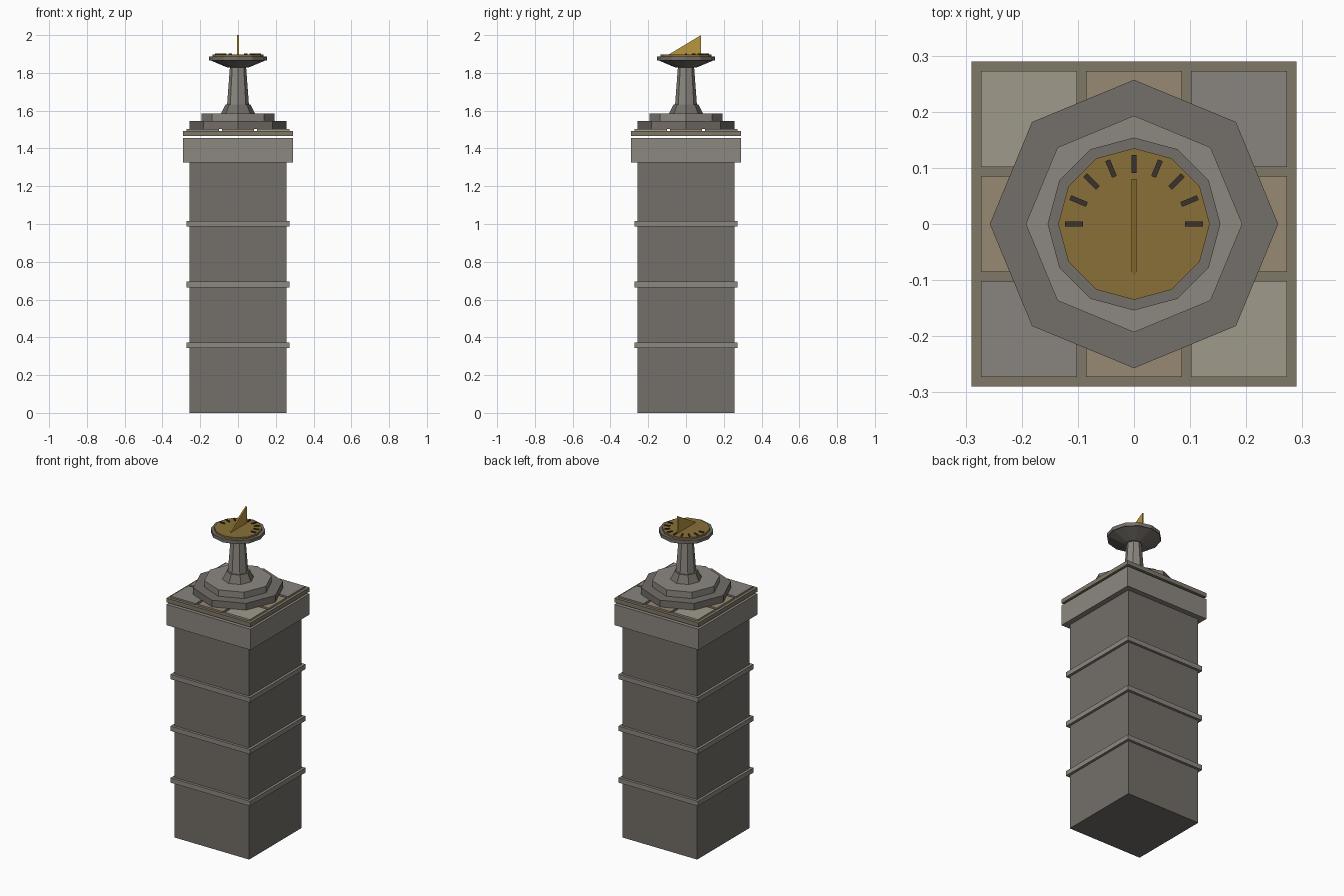
import bpy, bmesh, math

if "Cube" in bpy.data.objects:
    bpy.data.objects.remove(bpy.data.objects["Cube"])


def material(name, hexcode):
    m = bpy.data.materials.new(name)
    rgb = [int(hexcode[i:i + 2], 16) / 255 for i in (0, 2, 4)]
    m.diffuse_color = [c / 12.92 if c < 0.04045 else ((c + 0.055) / 1.055) ** 2.4 for c in rgb] + [1]
    m.use_nodes = True
    m.node_tree.nodes["Principled BSDF"].inputs["Base Color"].default_value = m.diffuse_color
    return m


dark = material("dark_stone", "736E68")
light = material("light_stone", "8C8780")
mortar = material("mortar", "807969")
tiles = [material("pale_tile", "A09A8B"), material("tan_tile", "978872"), material("grey_tile", "89857E")]
brass = material("brass", "8A7038")
gold = material("gold", "B8963F")
ink = material("hour_ink", "3A342E")


def finish(name, bm, mat):
    bmesh.ops.recalc_face_normals(bm, faces=bm.faces)
    me = bpy.data.meshes.new(name)
    bm.to_mesh(me)
    bm.free()
    me.materials.append(mat)
    ob = bpy.data.objects.new(name, me)
    bpy.context.collection.objects.link(ob)
    return ob


def box(name, x, y, z0, z1, sx, sy, mat, turn=0):
    bm = bmesh.new()
    bmesh.ops.create_cube(bm, size=1)
    bmesh.ops.scale(bm, vec=(sx, sy, z1 - z0), verts=bm.verts)
    ob = finish(name, bm, mat)
    ob.location = (x, y, (z0 + z1) / 2)
    ob.rotation_euler.z = turn
    return ob


def lathe(name, sides, profile, mat):
    """Faceted solid from (radius, z) rings, with a corner on each axis."""
    bm = bmesh.new()
    rings = [[bm.verts.new((r * math.cos(2 * math.pi * i / sides),
                            r * math.sin(2 * math.pi * i / sides), z))
              for i in range(sides)] for r, z in profile]
    for a, b in zip(rings, rings[1:]):
        for i in range(sides):
            j = (i + 1) % sides
            bm.faces.new((a[i], a[j], b[j], b[i]))
    bm.faces.new(rings[0])
    bm.faces.new(rings[-1])
    return finish(name, bm, mat)


# Square pillar with string courses and cap
box("pillar", 0, 0, 0, 1.327, 0.514, 0.514, dark)
for k in range(3):
    z = 0.358 + 0.322 * k
    box(f"band_{k + 1}", 0, 0, z - 0.015, z + 0.015, 0.546, 0.546, light)
box("pillar_cap", 0, 0, 1.325, 1.454, 0.58, 0.58, light)

# Paved slab, hovering slightly above the cap
box("paving_slab", 0, 0, 1.467, 1.493, 0.58, 0.58, mortar)
for i in range(3):
    for j in range(3):
        shade = 1 if (i + j) % 2 else (2 if i == j else 0)
        box(f"paving_tile_{i}_{j}", 0.187 * (i - 1), 0.187 * (j - 1), 1.491, 1.503, 0.171, 0.171, tiles[shade])

# Octagonal steps and pedestal
lathe("lower_step", 8, [(0.257, 1.502), (0.257, 1.545)], dark)
lathe("upper_step", 8, [(0.193, 1.545), (0.193, 1.585)], light)
lathe("pedestal_foot", 8, [(0.09, 1.585), (0.066, 1.633)], dark)
lathe("pedestal_shaft", 8, [(0.058, 1.63), (0.043, 1.83)], light)

# Dish, dial plate and hour marks
lathe("dish", 12, [(0.055, 1.828), (0.148, 1.867)], dark)
lathe("dish_rim", 12, [(0.154, 1.866), (0.154, 1.888)], dark)
lathe("dial_plate", 12, [(0.135, 1.888), (0.135, 1.898)], brass)
for k in range(9):
    a = k * math.pi / 8
    box(f"hour_mark_{k + 1}", 0.107 * math.cos(a), 0.107 * math.sin(a), 1.896, 1.903, 0.032, 0.009, ink, a)

# Triangular gnomon
bm = bmesh.new()
face = bm.faces.new([bm.verts.new((-0.0045, y, z)) for y, z in ((-0.092, 1.897), (0.08, 1.897), (0.08, 2.0))])
ext = bmesh.ops.extrude_face_region(bm, geom=[face], use_keep_orig=True)
bmesh.ops.translate(bm, vec=(0.009, 0, 0), verts=[v for v in ext["geom"] if isinstance(v, bmesh.types.BMVert)])
finish("gnomon", bm, gold)
